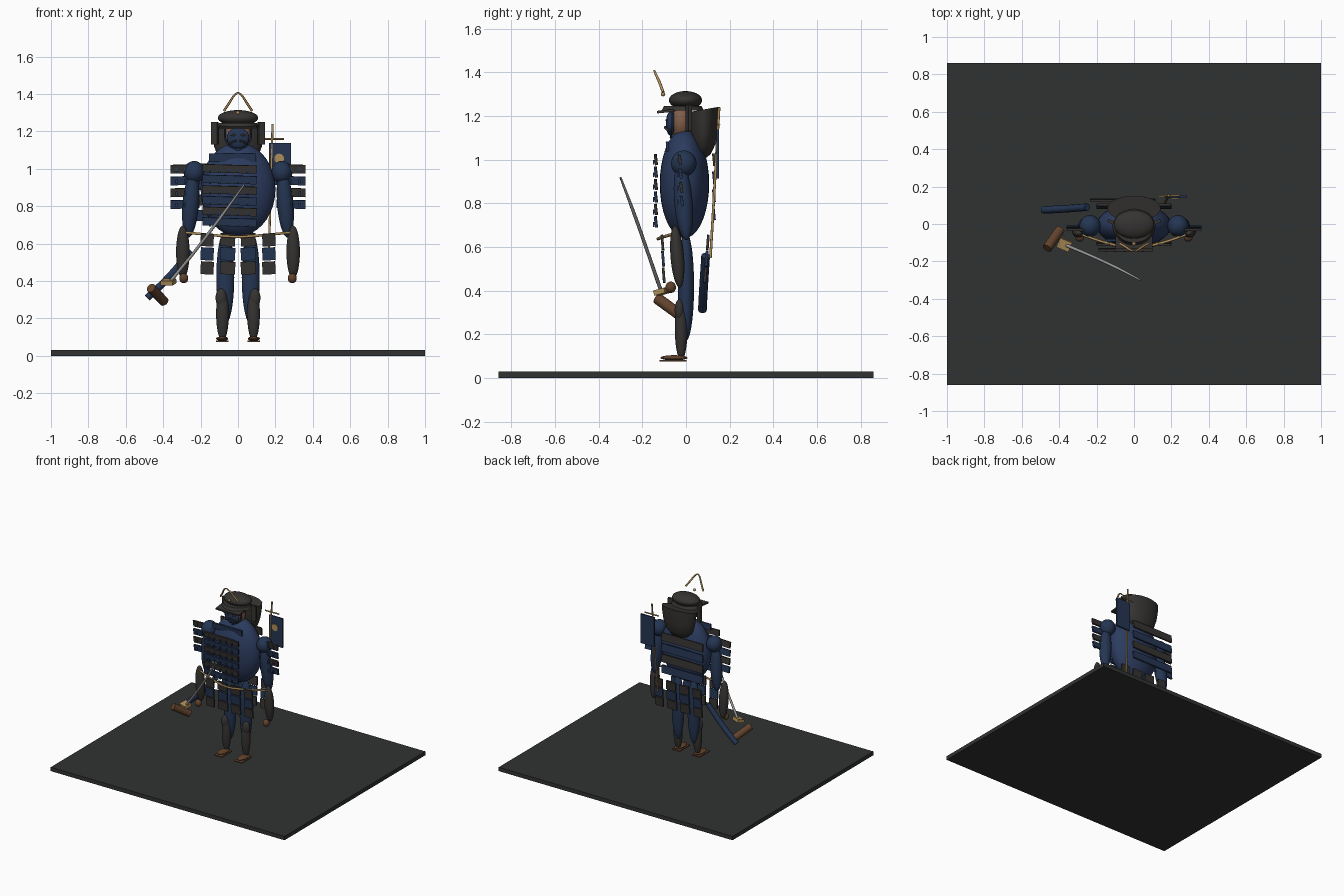
import bpy, math
from mathutils import Vector

if "Cube" in bpy.data.objects:
    bpy.data.objects.remove(bpy.data.objects["Cube"])

def mat(name, col):
    m = bpy.data.materials.new(name)
    m.diffuse_color = (*col, 1)
    m.use_nodes = True
    m.node_tree.nodes["Principled BSDF"].inputs["Base Color"].default_value = m.diffuse_color
    return m

NAVY = mat("navy", (0.025, 0.045, 0.115))
BLUE = mat("deep_blue", (0.018, 0.036, 0.085))
DARK = mat("charcoal", (0.036, 0.034, 0.031))
GROUND = mat("slate", (0.030, 0.032, 0.031))
BROWN = mat("brown", (0.12, 0.055, 0.026))
SKIN = mat("skin", (0.22, 0.11, 0.065))
GOLD = mat("gold", (0.42, 0.27, 0.10))
STEEL = mat("steel", (0.32, 0.32, 0.32))

def finish(name, m, smooth=False):
    o = bpy.context.object
    o.name = name
    o.data.materials.append(m)
    if smooth:
        bpy.ops.object.shade_smooth_by_angle()
    return o

def ball(name, loc, rad, m, rot=(0, 0, 0)):
    bpy.ops.mesh.primitive_uv_sphere_add(segments=32, ring_count=18, location=loc, rotation=rot)
    bpy.context.object.scale = rad
    return finish(name, m, True)

def box(name, loc, size, m, rot=(0, 0, 0)):
    bpy.ops.mesh.primitive_cube_add(size=1, location=loc, rotation=rot)
    bpy.context.object.scale = size
    return finish(name, m)

def rod(name, a, b, r, m, sides=20):
    a, b = Vector(a), Vector(b)
    d = b - a
    bpy.ops.mesh.primitive_cylinder_add(vertices=sides, radius=r, depth=d.length, location=(a + b) / 2,
                                        rotation=d.to_track_quat('Z', 'Y').to_euler())
    return finish(name, m, True)

def tube(name, pts, r, m, radii=None):
    c = bpy.data.curves.new(name, 'CURVE')
    c.dimensions = '3D'
    c.bevel_depth, c.bevel_resolution, c.use_fill_caps = r, 3, True
    s = c.splines.new('BEZIER')
    s.bezier_points.add(len(pts) - 1)
    for i, (bp, p) in enumerate(zip(s.bezier_points, pts)):
        bp.co = p
        bp.handle_left_type = bp.handle_right_type = 'AUTO'
        bp.radius = radii[i] if radii else 1
    o = bpy.data.objects.new(name, c)
    c.materials.append(m)
    bpy.context.collection.objects.link(o)
    return o

# base slab
box("base", (0, 0, 0.015), (2, 1.72, 0.03), GROUND)

# torso and head
ball("torso", (0, -0.007, 0.89), (0.2, 0.113, 0.25), NAVY)
ball("head", (0, -0.02, 1.175), (0.07, 0.055, 0.085), SKIN)
ball("face_mask", (0, -0.072, 1.165), (0.06, 0.02, 0.055), BLUE)
for s in (-1, 1):
    ball("mask_eye", (s * 0.025, -0.088, 1.18), (0.014, 0.006, 0.006), DARK)
    tube("moustache", [(s * 0.005, -0.094, 1.15), (s * 0.03, -0.095, 1.145), (s * 0.05, -0.08, 1.13)], 0.005, DARK)

# helmet
ball("helmet_dome", (0, -0.002, 1.272), (0.108, 0.076, 0.042), DARK)
bpy.ops.mesh.primitive_cone_add(vertices=32, radius1=0.115, radius2=0.1, depth=0.022, location=(0, -0.015, 1.235))
bpy.context.object.scale = (1, 0.85, 1)
finish("helmet_band", DARK, True)
box("helmet_visor", (0, -0.09, 1.222), (0.2, 0.085, 0.012), DARK, (math.radians(6), 0, 0))
for s in (-1, 1):
    box("helmet_side_flap", (s * 0.125, 0.012, 1.19), (0.035, 0.018, 0.12), DARK, (0, 0, s * 0.4))
    tube("crest_horn", [(s * 0.075, -0.105, 1.31), (s * 0.045, -0.122, 1.355), (s * 0.018, -0.14, 1.395),
                        (0, -0.146, 1.408)], 0.006, GOLD, (1.1, 1.1, 0.9, 0.7))
    tube("helmet_cord", [(s * 0.07, -0.06, 1.22), (s * 0.06, -0.06, 1.14), (0, -0.07, 1.1)], 0.005, BLUE)
ball("crest_boss", (0, -0.105, 1.3), (0.01, 0.01, 0.01), GOLD)

# neck guard: bowl behind the head, open at the top
prof = [(0.02, 1.012), (0.45, 1.03), (0.75, 1.07), (0.9, 1.13), (0.97, 1.19), (1, 1.24)]
n = 32
verts = [(0.142 * r * math.cos(2 * math.pi * i / n), 0.083 + 0.068 * r * math.sin(2 * math.pi * i / n),
          z + 0.012 * r * math.sin(2 * math.pi * i / n) - 0.01) for r, z in prof for i in range(n)]
faces = [(j * n + i, j * n + (i + 1) % n, (j + 1) * n + (i + 1) % n, (j + 1) * n + i)
         for j in range(len(prof) - 1) for i in range(n)]
me = bpy.data.meshes.new("neck_guard")
me.from_pydata(verts, [], faces + [tuple(range(n))[::-1], tuple(range(5 * n, 6 * n))])
guard = bpy.data.objects.new("neck_guard", me)
bpy.context.collection.objects.link(guard)
me.materials.append(DARK)
bpy.context.view_layer.objects.active = guard
guard.select_set(True)
bpy.ops.object.shade_smooth_by_angle()

# chest plate rows with lacing
box("collar_plate", (-0.03, -0.085, 1.06), (0.25, 0.012, 0.045), BLUE, (0.1, 0, 0))
for i in range(6):
    z = 1.0 - i * 0.057
    box("chest_row", (-0.045, -0.138, z), (0.29, 0.013, 0.043), DARK if i % 2 == 0 else BLUE, (0.12, 0.03, 0))
    for k in range(5):
        box("chest_lacing", (-0.15 + k * 0.05, -0.148, z - 0.012), (0.012, 0.006, 0.022), BLUE)

# back plate rows
for i in range(4):
    box("back_row", (-0.06, 0.128, 1.0 - i * 0.083), (0.35, 0.012, 0.058), DARK if i % 2 == 0 else BLUE, (0.1, 0, 0))

# skirt panels
for s in (-1, 1):
    for x, w in ((0.055, 0.08), (0.165, 0.07)):
        for r in range(3):
            z = 0.62 - r * 0.075
            m = BLUE if r == 1 else DARK
            box("front_skirt_plate", (s * x, -0.108 + 0.003 * r, z), (w, 0.012, 0.068), m, (0.08, s * -0.05, 0))
            box("back_skirt_plate", (s * x, 0.1 - 0.006 * r, z), (w, 0.012, 0.068), m, (-0.08, s * -0.05, 0))

# belt cord
tube("belt_cord", [(-0.285, -0.055, 0.66), (-0.15, -0.1, 0.647), (0, -0.128, 0.637),
                   (0.15, -0.1, 0.647), (0.285, -0.055, 0.66)], 0.007, GOLD)

for s in (-1, 1):
    # arms
    ball("shoulder", (s * 0.235, -0.01, 0.982), (0.056, 0.058, 0.06), BLUE)
    ball("upper_arm", (s * 0.253, -0.012, 0.81), (0.044, 0.042, 0.18), BLUE, (0.08, s * -0.08, 0))
    ball("forearm_guard", (s * 0.295, -0.04, 0.555), (0.036, 0.031, 0.142), DARK, (0.08, 0, 0))
    ball("hand", (s * 0.29, -0.07, 0.415), (0.024, 0.024, 0.026), BROWN)
    # shoulder guard rows
    for r in range(4):
        box("shoulder_guard_row", (s * 0.283, -0.028 + r * 0.003, 1.0 - r * 0.063), (0.155, 0.013, 0.046),
            DARK if r % 2 == 0 else BLUE, (0.15, s * 0.03, 0))
        for k in (-1, 0, 1):
            box("shoulder_lacing", (s * 0.283 + k * 0.045, -0.038, 0.995 - r * 0.063), (0.01, 0.006, 0.022), NAVY)
    # legs
    ball("thigh", (s * 0.068, 0, 0.42), (0.048, 0.037, 0.25), BLUE)
    ball("shin_guard", (s * 0.083, -0.022, 0.225), (0.034, 0.029, 0.145), DARK)
    ball("knee_guard", (s * 0.09, -0.03, 0.31), (0.03, 0.022, 0.05), DARK)
    ball("foot", (s * 0.085, -0.055, 0.092), (0.032, 0.062, 0.012), BROWN)
    box("sandal", (s * 0.085, -0.06, 0.078), (0.066, 0.125, 0.008), BROWN)

# sword: curved blade, guard and grip
blade = tube("blade", [(-0.36, -0.115, 0.4), (-0.23, -0.17, 0.56), (-0.09, -0.235, 0.745), (0.035, -0.3, 0.918)],
             0.008, STEEL, (1.1, 1, 1, 0.6))
box("sword_guard", (-0.372, -0.11, 0.395), (0.07, 0.055, 0.024), GOLD, (0.25, 0, -0.4))
rod("sword_grip", (-0.465, -0.13, 0.363), (-0.395, -0.03, 0.29), 0.026, BROWN)

# scabbard behind the hip
tube("scabbard", [(-0.485, 0.075, 0.31), (-0.385, 0.08, 0.405), (-0.25, 0.09, 0.56)], 0.02, BLUE)

# back banner on its pole
rod("banner_pole", (0.165, 0.112, 0.55), (0.185, 0.152, 1.24), 0.006, GOLD)
rod("banner_crossbar", (0.13, 0.148, 1.16), (0.245, 0.152, 1.16), 0.005, GOLD)
box("banner", (0.225, 0.146, 1.025), (0.118, 0.012, 0.225), BLUE)
rod("banner_disc", (0.22, 0.135, 1.055), (0.22, 0.142, 1.055), 0.026, GOLD)
